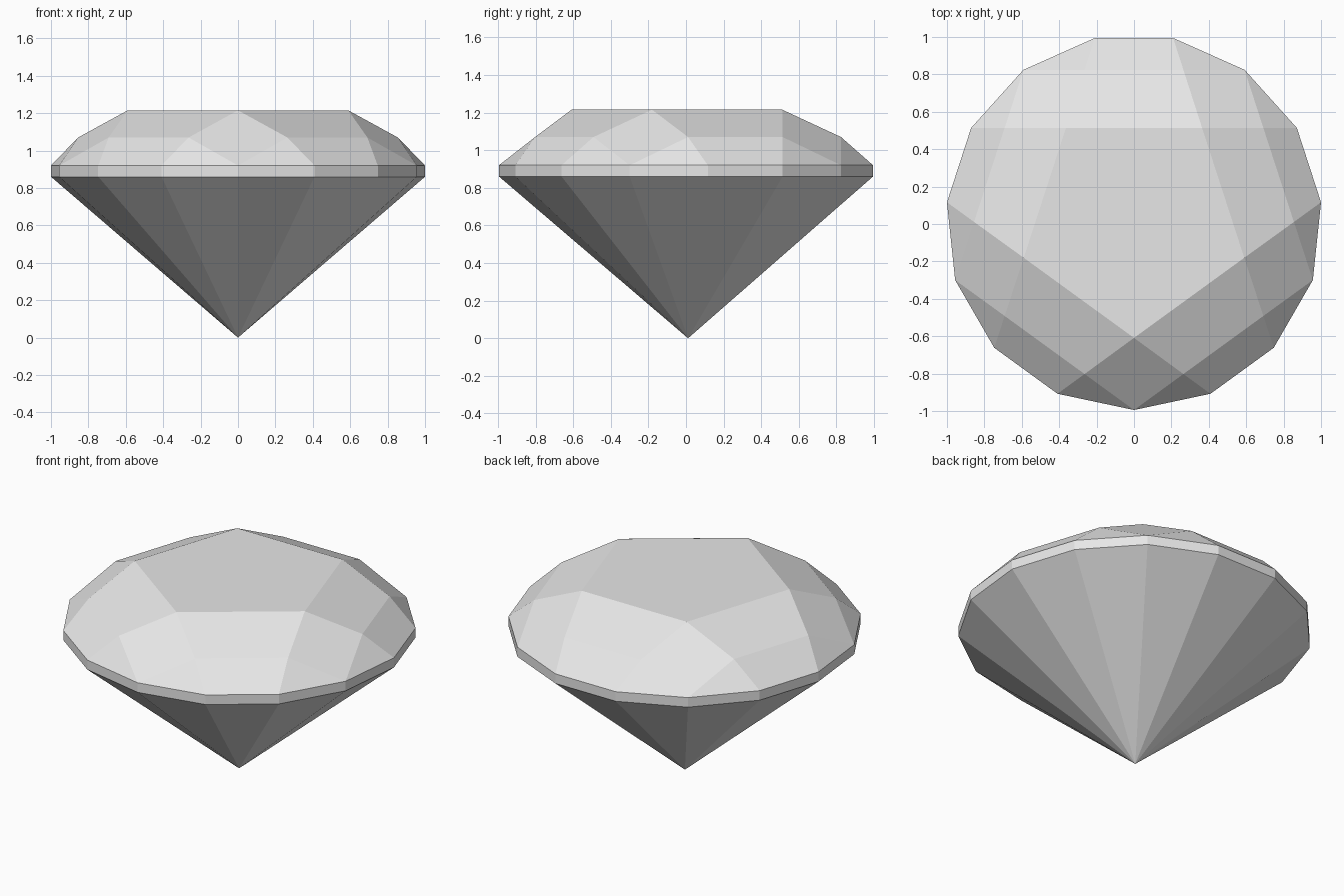
import bpy
import bmesh
from math import cos, sin, radians

cube = bpy.data.objects.get("Cube")
if cube:
    bpy.data.objects.remove(cube, do_unlink=True)

# Gem colour
GREY = (0.8, 0.8, 0.8, 1.0)
mat = bpy.data.materials.new("pale grey")
mat.use_nodes = True
mat.diffuse_color = GREY
mat.node_tree.nodes["Principled BSDF"].inputs["Base Color"].default_value = GREY

SIDES = 5          # fivefold symmetry; the girdle has three times as many sides
Y_SHIFT = 0.011    # centres the odd-sided outline

bm = bmesh.new()


def ring(radius, z, angles):
    """Vertices on a circle, angles in degrees measured from the front."""
    return [bm.verts.new((radius * cos(radians(a - 90)),
                          radius * sin(radians(a - 90)) + Y_SHIFT, z))
            for a in angles]


# Rings from the table down to the point
table = ring(0.62, 1.215, [72 * i for i in range(SIDES)])
crown = ring(0.855, 1.07, [36 * i + 18 for i in range(2 * SIDES)])
girdle_top = ring(1.0055, 0.92, [24 * i for i in range(3 * SIDES)])
girdle_low = ring(1.0055, 0.86, [24 * i for i in range(3 * SIDES)])
point = bm.verts.new((0, Y_SHIFT, 0))

bm.faces.new(table)

# Crown facets, repeated around the stone
for i in range(SIDES):
    before, after, following = crown[2 * i - 1], crown[2 * i], crown[2 * i + 1]
    g_prev, g = girdle_top[3 * i - 1], girdle_top[3 * i]
    g1, g2 = girdle_top[3 * i + 1], girdle_top[3 * i + 2]
    bm.faces.new((table[i], before, g, after))                               # kite
    bm.faces.new((before, g_prev, g))                                        # small triangles
    bm.faces.new((after, g, g1))
    bm.faces.new((table[i], after, following, table[(i + 1) % SIDES]))       # upper main
    bm.faces.new((after, g1, g2, following))                                 # lower main

# Girdle band and pavilion
for i in range(3 * SIDES):
    bm.faces.new((girdle_top[i - 1], girdle_low[i - 1], girdle_low[i], girdle_top[i]))
    bm.faces.new((girdle_low[i - 1], point, girdle_low[i]))

bmesh.ops.recalc_face_normals(bm, faces=bm.faces[:])
mesh = bpy.data.meshes.new("cut_gem")
bm.to_mesh(mesh)
bm.free()
mesh.materials.append(mat)
bpy.context.collection.objects.link(bpy.data.objects.new("cut_gem", mesh))
